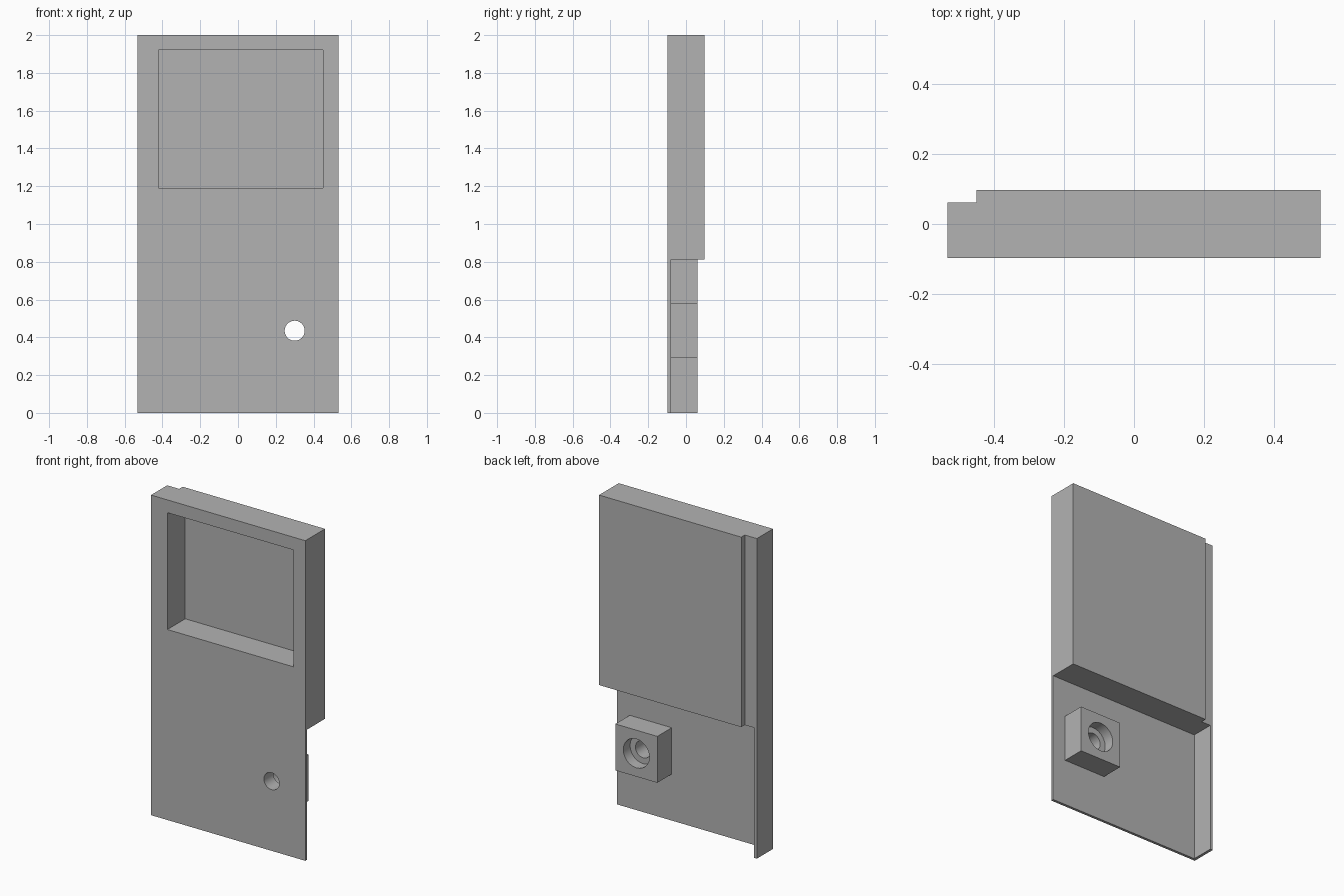
import bpy, math
from mathutils import Vector

old = bpy.data.objects.get("Cube")
if old:
    bpy.data.objects.remove(old, do_unlink=True)

grey = bpy.data.materials.new("plain_grey")
grey.use_nodes = True
GREY = (0.45, 0.45, 0.45, 1)
grey.diffuse_color = GREY
grey.node_tree.nodes["Principled BSDF"].inputs["Base Color"].default_value = GREY


def box(name, low, high):
    """Axis-aligned box between two corners."""
    low, high = Vector(low), Vector(high)
    bpy.ops.mesh.primitive_cube_add(size=1, location=(low + high) / 2)
    ob = bpy.context.object
    ob.name = name
    ob.scale = high - low
    bpy.ops.object.transform_apply(location=False, rotation=False, scale=True)
    ob.data.materials.append(grey)
    return ob


def bore(name, radius, y0, y1):
    """Cylinder along y at the lock position."""
    bpy.ops.mesh.primitive_cylinder_add(
        vertices=48, radius=radius, depth=y1 - y0,
        location=(LOCK_X, (y0 + y1) / 2, LOCK_Z), rotation=(math.pi / 2, 0, 0))
    ob = bpy.context.object
    ob.name = name
    ob.data.materials.append(grey)
    return ob


def cut(target, cutter):
    """Subtract the cutter from the target and discard it."""
    mod = target.modifiers.new("cut", 'BOOLEAN')
    mod.operation = 'DIFFERENCE'
    mod.solver = 'EXACT'
    mod.object = cutter
    bpy.ops.object.select_all(action='DESELECT')
    bpy.context.view_layer.objects.active = target
    target.select_set(True)
    bpy.ops.object.modifier_apply(modifier=mod.name)
    bpy.data.objects.remove(cutter, do_unlink=True)


W, D, H = 0.533, 0.097, 2.0        # half width, half depth, height
SKIN_Y, RIM_Y = -0.08, 0.062       # back of the thin skin, back of the rim
LOCK_X, LOCK_Z, LOCK_R = 0.3, 0.435, 0.145

# Door panel: thick upper half, thin lower skin with a rim on one edge
panel = box("door_panel", (-W, -D, 0), (W, D, H))
cut(panel, box("lower_hollow", (-0.515, SKIN_Y, -1), (1, 1, 0.813)))
cut(panel, box("edge_rebate", (-1, RIM_Y, -1), (-0.45, 1, 3)))
cut(panel, box("rim_trim", (-1, RIM_Y, -1), (1, 1, 0.813)))

# Window recess in the front
cut(panel, box("window_recess", (-0.42, -1, 1.19), (0.45, 0.079, 1.92)))

# Lock block on the back of the skin, with a stepped hole right through
lock = box("lock_block", (LOCK_X - LOCK_R, SKIN_Y, LOCK_Z - LOCK_R),
           (LOCK_X + LOCK_R, RIM_Y, LOCK_Z + LOCK_R))
for part in (panel, lock):
    cut(part, bore("lock_hole", 0.053, -0.5, 0.5))
cut(lock, bore("lock_counterbore", 0.09, -0.005, 0.5))

for part in (panel, lock):
    bpy.ops.object.select_all(action='DESELECT')
    bpy.context.view_layer.objects.active = part
    part.select_set(True)
    bpy.ops.object.shade_smooth_by_angle(angle=math.radians(30))
